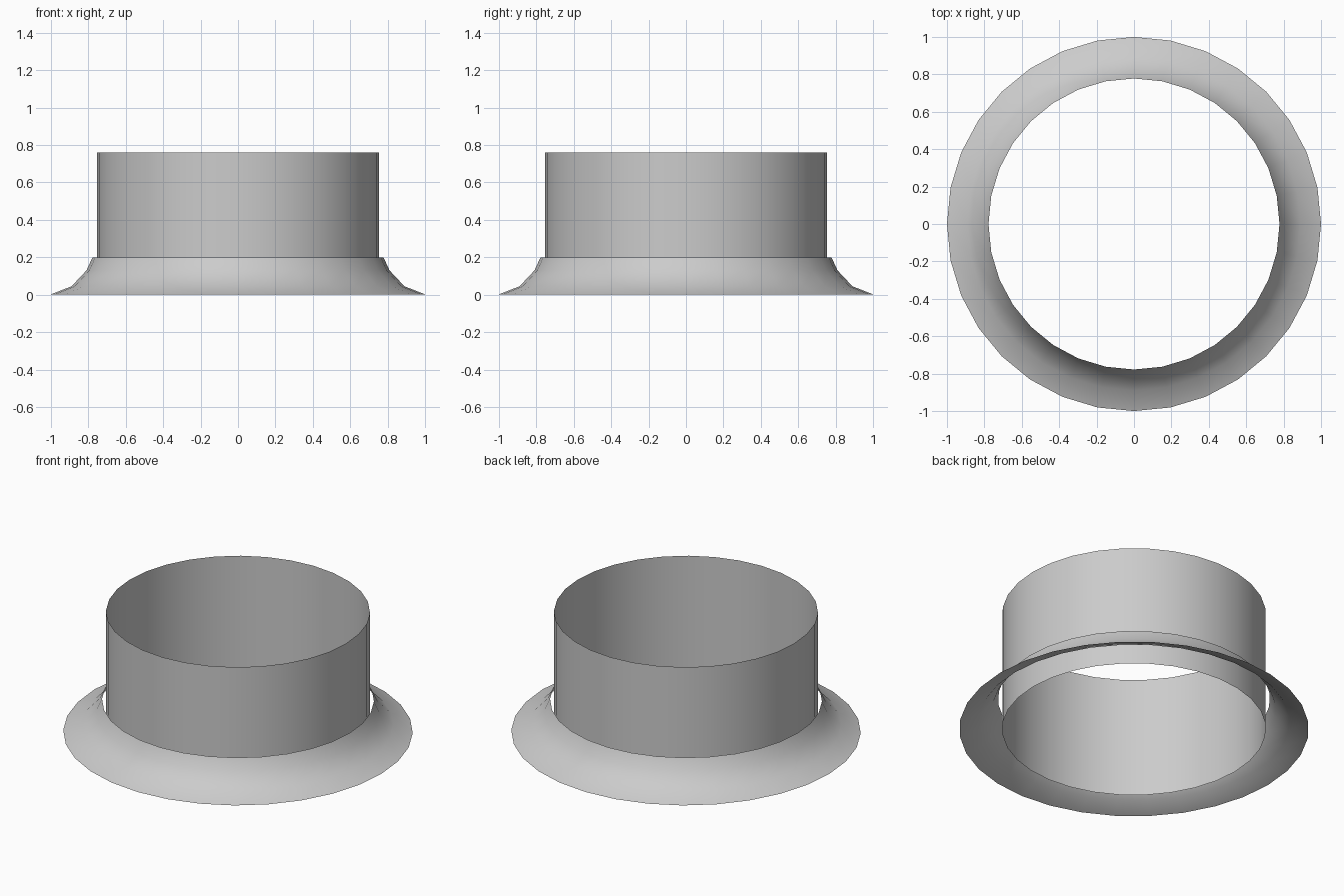
import bpy, bmesh
from math import cos, sin, tau

if "Cube" in bpy.data.objects:
    bpy.data.objects.remove(bpy.data.objects["Cube"])

SIDES = 32

def revolve(name, profile):
    """Open sheet made by turning (radius, z) points around the z axis."""
    bm = bmesh.new()
    rings = [[bm.verts.new((r * cos(tau * i / SIDES), r * sin(tau * i / SIDES), z))
              for i in range(SIDES)] for r, z in profile]
    for a, b in zip(rings, rings[1:]):
        for i in range(SIDES):
            j = (i + 1) % SIDES
            face = bm.faces.new((a[i], a[j], b[j], b[i]))
            face.smooth = True
    mesh = bpy.data.meshes.new(name)
    bm.to_mesh(mesh)
    bm.free()
    obj = bpy.data.objects.new(name, mesh)
    bpy.context.collection.objects.link(obj)
    return obj

# Straight open tube
revolve("tube_wall", [(0.755, 0), (0.755, 0.76)])

# Flared skirt around the foot, with a small gap to the tube
revolve("flared_collar", [(1.0, 0.002), (0.89, 0.045), (0.81, 0.13), (0.778, 0.2)])
